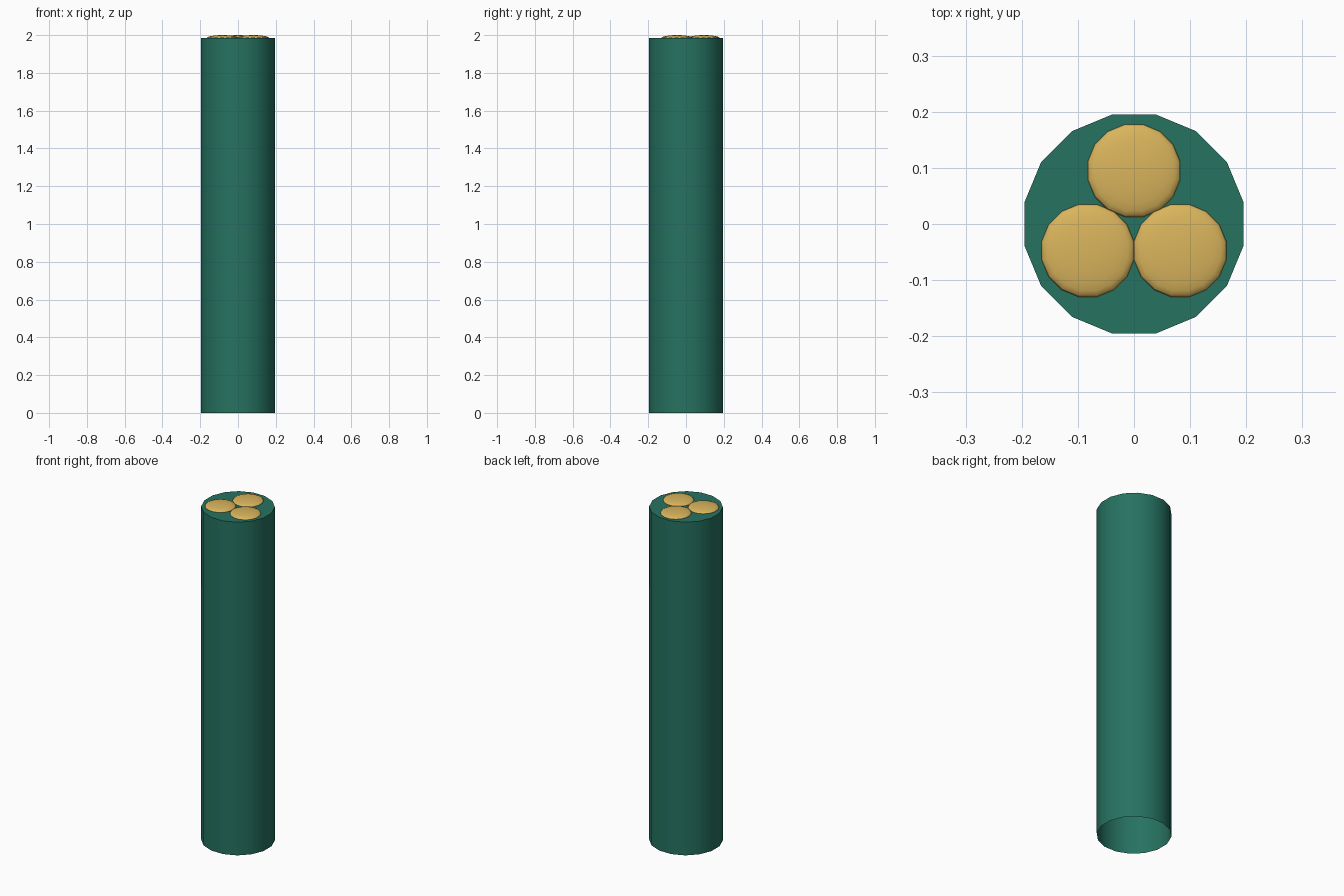
import bpy, bmesh, math
from mathutils import Matrix

if "Cube" in bpy.data.objects:
    bpy.data.objects.remove(bpy.data.objects["Cube"])

SIDES = 16
TURN = math.pi / SIDES          # puts flat sides on the axes
TOP = 1.985


def material(name, rgb):
    m = bpy.data.materials.new(name)
    m.diffuse_color = (*rgb, 1)
    m.use_nodes = True
    m.node_tree.nodes["Principled BSDF"].inputs["Base Color"].default_value = m.diffuse_color
    return m


def finish(name, bm, mat, smooth_angle):
    mesh = bpy.data.meshes.new(name)
    bm.to_mesh(mesh)
    bm.free()
    mesh.materials.append(mat)
    obj = bpy.data.objects.new(name, mesh)
    bpy.context.collection.objects.link(obj)
    bpy.ops.object.select_all(action='DESELECT')
    obj.select_set(True)
    bpy.context.view_layer.objects.active = obj
    bpy.ops.object.shade_smooth_by_angle(angle=math.radians(smooth_angle))
    return obj


green = material("deep_green", (0.0194, 0.168, 0.118))
gold = material("warm_gold", (0.70, 0.46, 0.107))

# Tall post: closed on top, open underneath
bm = bmesh.new()
bmesh.ops.create_cone(bm, cap_ends=True, segments=SIDES, radius1=0.199, radius2=0.199,
                      depth=TOP, matrix=Matrix.Translation((0, 0, TOP / 2)) @ Matrix.Rotation(TURN, 4, 'Z'))
bm.normal_update()
bottom = [f for f in bm.faces if f.normal.z < -0.9]
bmesh.ops.delete(bm, geom=bottom, context='FACES_ONLY')
finish("post", bm, green, 40)

# Three flattened gold studs set in the top
for i in range(3):
    a = math.radians(90 + 120 * i)
    place = Matrix.Translation((0.095 * math.cos(a), 0.095 * math.sin(a), TOP))
    bm = bmesh.new()
    bmesh.ops.create_uvsphere(bm, u_segments=SIDES, v_segments=12, radius=1.0,
                              matrix=place @ Matrix.Rotation(TURN, 4, 'Z')
                              @ Matrix.Diagonal((0.084, 0.084, 0.015, 1)))
    finish(f"stud_{i + 1}", bm, gold, 180)
